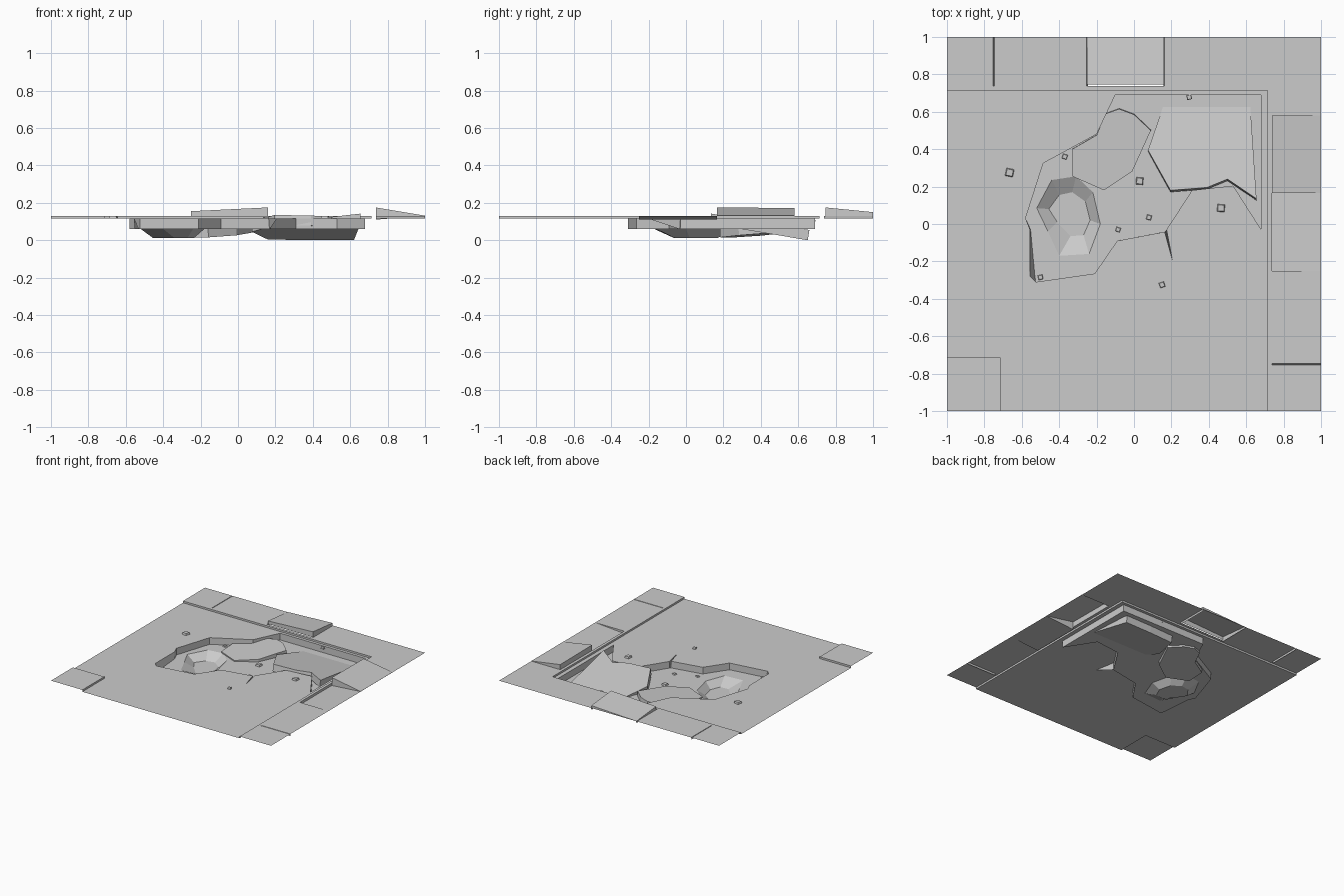
import bpy, bmesh, math, random
from mathutils import Vector, Matrix

if "Cube" in bpy.data.objects:
    bpy.data.objects.remove(bpy.data.objects["Cube"])

random.seed(4)
ROAD, WALK, FLOOR = 0.115, 0.13, 0.06
EDGE, INNER = 0.714, 0.737


def finish(bm, name, fix=False):
    if fix:
        bmesh.ops.recalc_face_normals(bm, faces=bm.faces)
    me = bpy.data.meshes.new(name)
    bm.to_mesh(me)
    bm.free()
    ob = bpy.data.objects.new(name, me)
    bpy.context.collection.objects.link(ob)
    return ob


def ring(bm, pts, z):
    return [bm.verts.new((x, y, z)) for x, y in pts]


def bridge(bm, a, b, closed=True):
    n = len(a)
    for i in range(n if closed else n - 1):
        j = (i + 1) % n
        bm.faces.new((a[i], a[j], b[j], b[i]))


def sheet_with_hole(name, outer, hole, z):
    bm = bmesh.new()
    edges = []
    for pts in (outer, hole):
        vs = ring(bm, pts, z)
        edges += [bm.edges.new((vs[i - 1], vs[i])) for i in range(len(vs))]
    bmesh.ops.triangle_fill(bm, edges=edges, use_beauty=True, normal=(0, 0, 1))
    for f in bm.faces:
        f.normal_update()
        if f.normal.z < 0:
            f.normal_flip()
    bmesh.ops.dissolve_limit(bm, angle_limit=0.01, verts=[], edges=bm.edges)
    return finish(bm, name)


# Outline of the broken area, with a thin crack, clockwise
hole = [(-0.58, 0.03), (-0.485, 0.325), (-0.2, 0.48), (-0.1, 0.69), (0.68, 0.69),
        (0.68, -0.03), (0.53, 0.205), (0.31, 0.18), (0.174, -0.03), (0.207, -0.2),
        (0.164, -0.042), (-0.09, -0.09), (-0.21, -0.265), (-0.525, -0.31),
        (-0.556, -0.28), (-0.556, -0.03)]
base = hole[:8] + [(0.172, -0.034), (0.17, -0.038), (0.168, -0.041)] + hole[11:14] \
    + [(-0.53, -0.28), (-0.553, -0.03)]

# Road surface, notched for the corner paving
road = [(-0.715, -1), (EDGE, -1), (EDGE, EDGE), (-1, EDGE), (-1, -0.715), (-0.715, -0.715)]
sheet_with_hole("road_surface", road, hole, ROAD)

# Broken edge walls
bm = bmesh.new()
bridge(bm, ring(bm, hole, ROAD), ring(bm, base, FLOOR))
finish(bm, "hole_walls")

# Hole floor and the faceted pit in it
rim = [(-0.52, 0.085), (-0.44, 0.235), (-0.31, 0.255), (-0.22, 0.17),
       (-0.18, 0.0), (-0.24, -0.16), (-0.40, -0.17), (-0.46, -0.04)]
pit = [(-0.455, 0.08), (-0.40, 0.155), (-0.33, 0.17), (-0.26, 0.12),
       (-0.235, 0.02), (-0.27, -0.06), (-0.34, -0.065), (-0.41, 0.01)]
sheet_with_hole("hole_floor", base, rim, FLOOR)
bm = bmesh.new()
low = ring(bm, pit, 0.012)
bridge(bm, ring(bm, rim, FLOOR), low)
bm.faces.new(list(reversed(low)))
finish(bm, "pit")


# Tilted chunks of road lying in the hole
def chunk(name, pts, z0, sx, sy, thick):
    bm = bmesh.new()
    down = Vector((-sx, -sy, 1)).normalized() * -thick
    top = [bm.verts.new((x, y, z0 + sx * x + sy * y)) for x, y in pts]
    bot = [bm.verts.new(v.co + down) for v in top]
    bm.faces.new(top)
    bm.faces.new(list(reversed(bot)))
    bridge(bm, top, bot)
    return finish(bm, name, True)


chunk("left_road_chunk", [(-0.33, 0.4), (-0.2, 0.475), (-0.15, 0.59), (-0.08, 0.615),
      (0.0, 0.585), (0.09, 0.5), (-0.01, 0.28), (-0.16, 0.18), (-0.33, 0.255)],
      0.063, 0.03, 0.065, 0.055)
chunk("right_road_chunk", [(0.075, 0.395), (0.16, 0.64), (0.38, 0.655), (0.62, 0.66),
      (0.655, 0.135), (0.5, 0.24), (0.39, 0.195), (0.195, 0.18)],
      0.1645, 0.0, -0.167, 0.055)

# Curb: outer face and narrow top along two sides
bm = bmesh.new()
rows = [[bm.verts.new((-1, d, z)), bm.verts.new((d, d, z)), bm.verts.new((d, -1, z))]
        for d, z in ((EDGE, ROAD), (EDGE, WALK), (INNER, WALK))]
for a, b in zip(rows, rows[1:]):
    bridge(bm, a, b, False)
finish(bm, "curb")


# Paving slabs: corner heights run (x0y0, x1y0, x1y1, x0y1); tilted ones get side faces
def slab(name, x0, x1, y0, y1, h=None):
    bm = bmesh.new()
    pts = [(x0, y0), (x1, y0), (x1, y1), (x0, y1)]
    top = [bm.verts.new((x, y, z)) for (x, y), z in zip(pts, h or [WALK] * 4)]
    bm.faces.new(top)
    if h:
        bridge(bm, ring(bm, pts, WALK), top)
        bmesh.ops.remove_doubles(bm, verts=bm.verts, dist=1e-5)
    finish(bm, name)


G = 0.003
slab("back_slab_1", -1, -0.75 - G, INNER, 1)
slab("back_slab_2", -0.75 + G, -0.25 - G, INNER, 1)
slab("back_slab_raised", -0.25, 0.16, INNER + 0.008, 1, (0.155, 0.175, 0.15, 0.131))
slab("back_slab_corner", 0.16 + G, 1, INNER, 1)
slab("right_slab_corner", INNER, 1, 0.58, INNER)
slab("right_slab_raised", INNER, 1, 0.165, 0.58, (0.175, 0.131, 0.131, 0.172))
slab("right_slab_sunk", INNER, 1, -0.25, 0.165, (0.11, 0.13, 0.13, 0.11))
slab("right_slab_2", INNER, 1, -0.75 + G, -0.25)
slab("right_slab_1", INNER, 1, -1, -0.75 - G)


# V-shaped joints between slabs
def joint(name, c, along_x):
    bm = bmesh.new()
    prof = [(c - G, WALK), (c, ROAD), (c + G, WALK)]
    ends = [[bm.verts.new((e, p, z) if along_x else (p, e, z)) for p, z in prof]
            for e in (INNER, 1)]
    bridge(bm, ends[0], ends[1], False)
    finish(bm, name, True)


joint("back_joint_1", -0.75, False)
joint("back_joint_2", -0.25, False)
joint("back_joint_3", 0.16, False)
joint("right_joint", -0.75, True)

# Corner paving at the front left
bm = bmesh.new()
sq = [(-1, -0.715), (-0.715, -0.715), (-0.715, -1)]
top = ring(bm, sq, WALK)
bridge(bm, top, ring(bm, sq, ROAD), False)
bm.faces.new([bm.verts.new((-1, -1, WALK))] + list(reversed(top)))
finish(bm, "corner_paving")

# Scattered rubble: x, y, size, ground height
rubble = [(-0.665, 0.275, 0.042, ROAD), (-0.37, 0.36, 0.026, FLOOR), (0.03, 0.23, 0.038, FLOOR),
          (0.08, 0.035, 0.026, FLOOR), (-0.085, -0.03, 0.024, FLOOR), (0.465, 0.085, 0.04, ROAD),
          (0.15, -0.325, 0.028, ROAD), (-0.5, -0.285, 0.025, FLOOR), (0.295, 0.678, 0.026, 0.1)]
for i, (x, y, s, z) in enumerate(rubble):
    bm = bmesh.new()
    bmesh.ops.create_cube(bm, size=1)
    for v in bm.verts:
        k = 0.8 if v.co.z > 0 else 1.0
        v.co = (v.co.x * s * k, v.co.y * s * k, (v.co.z + 0.5) * s * 0.35)
    bmesh.ops.rotate(bm, verts=bm.verts, matrix=Matrix.Rotation(random.uniform(-0.4, 0.4), 3, 'Z'))
    bmesh.ops.translate(bm, verts=bm.verts, vec=(x, y, z))
    finish(bm, f"rubble_{i + 1}")
